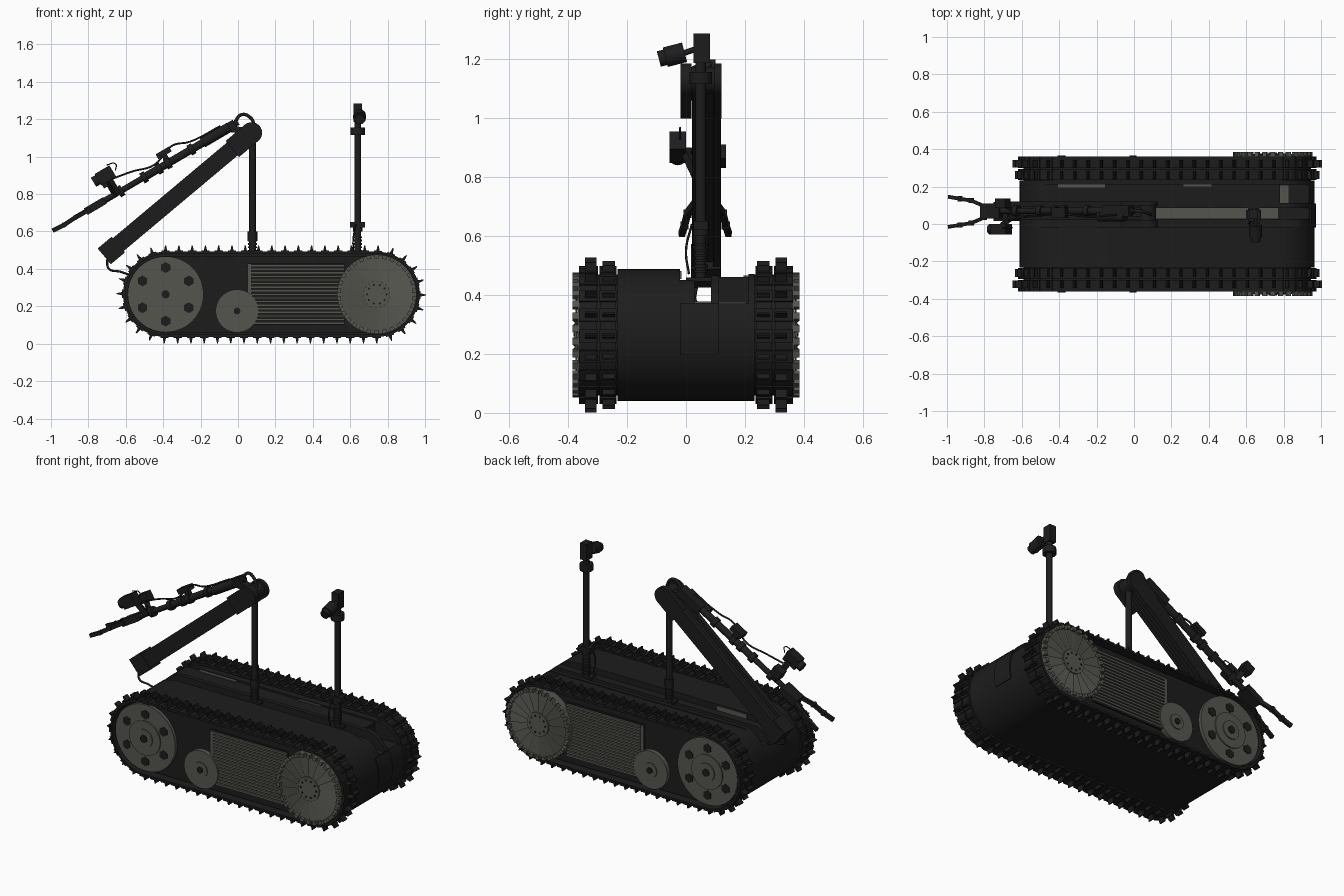
import bpy, bmesh, math
from mathutils import Vector, Matrix

cube = bpy.data.objects.get("Cube")
if cube:
    bpy.data.objects.remove(cube)


def material(name, rgb):
    m = bpy.data.materials.new(name)
    m.use_nodes = True
    m.diffuse_color = (*rgb, 1)
    m.node_tree.nodes["Principled BSDF"].inputs["Base Color"].default_value = (*rgb, 1)
    return m


BLACK = material("matte black", (0.012, 0.012, 0.012))
GREY = material("warm grey metal", (0.09, 0.09, 0.078))
XA, XB, ZC = -0.387, 0.742, 0.264      # wheel axles
PI = math.pi


def finish(name, bm, mat, smooth=False):
    bmesh.ops.recalc_face_normals(bm, faces=bm.faces)
    me = bpy.data.meshes.new(name)
    bm.to_mesh(me)
    bm.free()
    me.materials.append(mat)
    ob = bpy.data.objects.new(name, me)
    bpy.context.collection.objects.link(ob)
    if smooth:
        bpy.ops.object.select_all(action='DESELECT')
        ob.select_set(True)
        bpy.context.view_layer.objects.active = ob
        bpy.ops.object.shade_smooth_by_angle(angle=math.radians(35))


def add_box(bm, center, size, rot=None, taper=1.0):
    vs = bmesh.ops.create_cube(bm, size=1)["verts"]
    for v in vs:
        if v.co.z > 0:
            v.co.x *= taper
        v.co = Vector(a * b for a, b in zip(v.co, size))
        v.co = (rot @ v.co if rot else v.co) + Vector(center)


def box(name, center, size, mat=BLACK):
    bm = bmesh.new()
    add_box(bm, center, size)
    finish(name, bm, mat)


def beam(name, a, b, width, height):
    a, b = Vector(a), Vector(b)
    bm = bmesh.new()
    rot = (b - a).to_track_quat('X', 'Z').to_matrix()
    add_box(bm, (a + b) / 2, ((b - a).length, width, height), rot)
    finish(name, bm, BLACK)


def rod(name, a, b, r, mat=BLACK, n=20):
    a, b = Vector(a), Vector(b)
    bm = bmesh.new()
    m = Matrix.Translation((a + b) / 2) @ (b - a).to_track_quat('Z', 'Y').to_matrix().to_4x4()
    bmesh.ops.create_cone(bm, cap_ends=True, segments=n, radius1=r, radius2=r,
                          depth=(b - a).length, matrix=m)
    finish(name, bm, mat, True)


def disc(name, x, z, y0, y1, r, mat, n=40):
    rod(name, (x, y0, z), (x, y1, z), r, mat, n)


def prism(name, pts, y0, y1):
    bm = bmesh.new()
    rings = [[bm.verts.new((x, y, z)) for x, z in pts] for y in (y0, y1)]
    for ring in rings:
        bm.faces.new(ring)
    for i in range(len(pts)):
        j = (i + 1) % len(pts)
        bm.faces.new((rings[0][i], rings[0][j], rings[1][j], rings[1][i]))
    finish(name, bm, BLACK, True)


def cable(name, pts, r=0.005):
    cu = bpy.data.curves.new(name, 'CURVE')
    cu.dimensions, cu.bevel_depth, cu.bevel_resolution, cu.resolution_u = '3D', r, 2, 6
    sp = cu.splines.new('BEZIER')
    sp.bezier_points.add(len(pts) - 1)
    for bp, p in zip(sp.bezier_points, pts):
        bp.co, bp.handle_left_type, bp.handle_right_type = p, 'AUTO', 'AUTO'
    cu.use_fill_caps = True
    cu.materials.append(BLACK)
    ob = bpy.data.objects.new(name, cu)
    bpy.context.collection.objects.link(ob)
    bpy.ops.object.select_all(action='DESELECT')
    ob.select_set(True)
    bpy.context.view_layer.objects.active = ob
    bpy.ops.object.convert(target='MESH')


def stadium(r, n=24, top=9.0):
    pts = [(XB + r * math.sin(PI * i / n), ZC + r * math.cos(PI * i / n)) for i in range(n + 1)]
    pts += [(XA - r * math.sin(PI * i / n), ZC - r * math.cos(PI * i / n)) for i in range(n + 1)]
    return [(x, min(z, top)) for x, z in pts]


def track_point(s, r):
    """Position and outward angle at distance s around the belt."""
    L, arc = XB - XA, PI * r
    if s < L:
        return XA + s, ZC + r, 0
    if s < L + arc:
        a = (s - L) / r
        return XB + r * math.sin(a), ZC + r * math.cos(a), a
    if s < 2 * L + arc:
        return XB - (s - L - arc), ZC - r, PI
    a = PI + (s - 2 * L - arc) / r
    return XA + r * math.sin(a), ZC + r * math.cos(a), a


# Hull slices: front deck, ledge, open cable channel, rear deck with tail notch
prism("hull_front", stadium(0.224), -0.232, -0.02)
prism("hull_ledge", stadium(0.224, top=0.45), -0.02, 0.028)
prism("hull_channel", stadium(0.224, top=0.37), 0.028, 0.085)
prism("hull_rear_wall", stadium(0.224, top=0.465), 0.085, 0.112)
notched = [(x, min(z, 0.37) if x > 0.78 else z) for x, z in stadium(0.224, top=0.46)]
notched.insert(0, (0.78, 0.46))
notched.insert(1, (0.78, 0.37))
notched = [p for i, p in enumerate(notched) if i < 2 or p[0] > 0.78 or p[1] < 0.3 or p[0] < 0.5]
prism("hull_rear", notched, 0.112, 0.212)
prism("hull_rear_edge", stadium(0.224, top=0.47), 0.212, 0.232)
arc = [math.radians(a) for a in range(62, 108, 5)]
prism("tail_cover", [(XB + r * math.sin(a), ZC + r * math.cos(a))
                     for r, way in ((0.222, 1), (0.230, -1)) for a in arc[::way]], -0.02, 0.11)
box("channel_floor", (0.44, 0.057, 0.373), (0.66, 0.056, 0.008), GREY)
box("deck_inlay_left", (-0.28, 0.205, 0.462), (0.25, 0.022, 0.008), GREY)
box("deck_inlay_right", (0.34, 0.21, 0.462), (0.15, 0.02, 0.008), GREY)
box("wall_inlay", (-0.3, -0.018, 0.467), (0.2, 0.006, 0.028), GREY)
box("tail_inlay", (0.80, 0.15, 0.372), (0.05, 0.11, 0.008), GREY)
box("deck_bridge_post", (0.08, 0.05, 0.452), (0.06, 0.10, 0.015))
box("deck_bridge_mast", (0.64, 0.05, 0.452), (0.06, 0.10, 0.015))

# Both track sides
for s, side in ((-1, "front"), (1, "rear")):
    prism(f"{side}_side_panel", stadium(0.205), s * 0.22, s * 0.325)
    for k, (y0, y1, l0, l1, tip) in enumerate(((0.301, 0.36, 0.303, 0.343, 0.034),
                                               (0.237, 0.291, 0.24, 0.283, 0.022))):
        # belt loop
        bm = bmesh.new()
        loops = [[bm.verts.new((x, s * y, z)) for x, z in stadium(r)]
                 for r, y in ((0.216, y0), (0.228, y0), (0.228, y1), (0.216, y1))]
        n = len(loops[0])
        for a in range(4):
            for i in range(n):
                p, q, j = loops[a], loops[(a + 1) % 4], (i + 1) % n
                bm.faces.new((p[i], p[j], q[j], q[i]))
        finish(f"{side}_belt_{k}", bm, BLACK, True)
        # pads and pointed cleats
        bm = bmesh.new()
        total = 2 * (XB - XA) + 2 * PI * 0.228
        for i in range(52):
            x, z, a = track_point(total * i / 52, 0.228)
            rot = Matrix.Rotation(a, 3, 'Y')
            up = rot @ Vector((0, 0, 1))
            mid = Vector((x, 0, z))
            add_box(bm, mid + Vector((0, s * (y0 + y1) / 2, 0)), (0.044, y1 - y0 + 0.004, 0.01), rot)
            add_box(bm, mid + up * tip / 2 + Vector((0, s * (l0 + l1) / 2, 0)),
                    (0.02, l1 - l0, tip), rot, 0.25)
        finish(f"{side}_cleats_{k}", bm, BLACK)

    # ribbed cooling panel
    box(f"{side}_panel_plate", (0.31, s * 0.328, 0.265), (0.52, 0.012, 0.33))
    box(f"{side}_panel_edge", (0.06, s * 0.336, 0.265), (0.02, 0.012, 0.32), GREY)
    bm = bmesh.new()
    for i in range(17):
        add_box(bm, (0.32, s * 0.338, 0.11 + 0.0192 * i), (0.50, 0.016, 0.012))
    finish(f"{side}_panel_ribs", bm, GREY)

    # drive wheel with teeth and fan-like face
    disc(f"{side}_drive_wheel", XB, ZC, s * 0.32, s * 0.366, 0.212, GREY, 48)
    bm = bmesh.new()
    for i in range(30):
        a = 2 * PI * i / 30
        add_box(bm, (XB + 0.202 * math.sin(a), s * 0.373, ZC + 0.202 * math.cos(a)),
                (0.024, 0.024, 0.02), Matrix.Rotation(a, 3, 'Y'))
    finish(f"{side}_drive_teeth", bm, GREY)
    bm = bmesh.new()
    for i in range(18):
        vs = []
        for da, r, y in ((0, 0.07, 0.367), (0, 0.192, 0.367), (1, 0.192, 0.374), (1, 0.07, 0.374)):
            a = 2 * PI * (i + da) / 18
            vs.append(bm.verts.new((XB + r * math.sin(a), s * y, ZC + r * math.cos(a))))
        bm.faces.new(vs if s > 0 else vs[::-1])
    finish(f"{side}_drive_blades", bm, GREY)
    disc(f"{side}_drive_hub", XB, ZC, s * 0.36, s * 0.378, 0.072, GREY)
    for i in range(10):
        a = 2 * PI * i / 10
        x, z, r = XB + 0.052 * math.cos(a), ZC + 0.052 * math.sin(a), 0.006
        disc(f"{side}_drive_bolt_{i}", x, z, s * 0.37, s * 0.381, r, BLACK, 8)

    # idler wheel with six openings
    disc(f"{side}_idler_wheel", XA, ZC, s * 0.31, s * 0.345, 0.203, GREY, 48)
    disc(f"{side}_idler_ring", XA, ZC, s * 0.34, s * 0.352, 0.105, GREY)
    for i in range(6):
        a = PI / 6 + 2 * PI * i / 6
        disc(f"{side}_idler_opening_{i}", XA + 0.143 * math.cos(a), ZC + 0.143 * math.sin(a),
             s * 0.34, s * 0.349, 0.029, BLACK, 6)

    # small support wheel
    disc(f"{side}_support_wheel", -0.005, 0.175, s * 0.32, s * 0.352, 0.115, GREY)
    for part, x, z, r in (("idler", XA, ZC, 0.055), ("support", -0.005, 0.175, 0.045)):
        disc(f"{side}_{part}_hub", x, z, s * 0.34, s * 0.358, r, GREY, 24)
        disc(f"{side}_{part}_cap", x, z, s * 0.35, s * 0.366, r * 0.4, BLACK, 12)


# Support post and camera mast share a sprung base
def post(name, x, top, collar):
    rod(name, (x, 0.05, 0.45), (x, 0.05, top), 0.018)
    for i in range(6):
        z = 0.475 + 0.018 * i
        rod(f"{name}_spring_{i}", (x, 0.05, z), (x, 0.05, z + 0.009), 0.024, n=16)
    rod(f"{name}_collar", (x, 0.05, collar), (x, 0.05, collar + 0.05), 0.026, n=12)


post("support_post", 0.078, 1.12, 0.55)
post("camera_mast", 0.64, 1.20, 0.60)
box("mast_clamp", (0.64, 0.05, 0.635), (0.08, 0.05, 0.03))
rod("mast_top_collar", (0.64, 0.05, 1.115), (0.64, 0.05, 1.155), 0.038, n=12)
box("mast_head", (0.64, 0.053, 1.235), (0.045, 0.055, 0.10))
rod("mast_bracket", (0.65, 0.04, 1.235), (0.65, -0.02, 1.215), 0.01)
rod("mast_camera", (0.65, -0.005, 1.222), (0.65, -0.07, 1.205), 0.034, n=12)
rod("mast_lens", (0.65, -0.065, 1.206), (0.65, -0.092, 1.199), 0.027, n=12)
cable("mast_cable", [(0.63, 0.02, 0.64), (0.615, 0.0, 0.55), (0.62, 0.01, 0.47)], 0.004)

# Lower arm: twin rails, web and rounded elbow cheeks
SX, SZ, EX, EZ = -0.69, 0.488, 0.072, 1.127
for i, y in enumerate((0.035, 0.105)):
    beam(f"arm_rail_{i}", (SX, y, SZ), (EX, y, EZ), 0.028, 0.09)
beam("arm_web", (SX, 0.07, SZ), (EX, 0.07, EZ), 0.06, 0.05)
beam("arm_foot", (-0.715, 0.067, 0.467), (-0.64, 0.067, 0.53), 0.10, 0.11)
for i, (y0, y1) in enumerate(((-0.018, 0.018), (0.095, 0.12))):
    disc(f"elbow_cheek_{i}", EX, EZ, y0, y1, 0.057, BLACK)
    beam(f"elbow_plate_{i}", (-0.03, (y0 + y1) / 2, 1.041), (EX, (y0 + y1) / 2, EZ), y1 - y0, 0.112)
disc("elbow_pin", EX, EZ, -0.01, 0.11, 0.045, BLACK)
cable("arm_cable", [(-0.70, 0.04, 0.45), (-0.69, 0.03, 0.40), (-0.63, 0.03, 0.385), (-0.56, 0.04, 0.36)], 0.006)
cable("elbow_cable", [(-0.02, 0.07, 1.18), (0.02, 0.07, 1.225), (0.07, 0.06, 1.205), (0.09, 0.05, 1.16)], 0.009)


# Forearm with sleeves, clamps and cameras
def fore(t, y=0.07, lift=0.0):
    return (-0.79 * t - 0.5 * lift, y, 1.185 - 0.465 * t + 0.86 * lift)


rod("forearm_rod", fore(0), fore(1), 0.016)
rod("forearm_sleeve", fore(0.16), fore(0.62), 0.021)
beam("forearm_motor", fore(0.02), fore(0.2), 0.06, 0.05)
rod("forearm_motor_drum", fore(0.06, 0.04), fore(0.24, 0.04), 0.027)
beam("elbow_link", (-0.05, 0.065, 1.15), (0.06, 0.065, 1.135), 0.05, 0.035)
for i, t in enumerate((0.3, 0.46, 0.52, 0.62, 0.78)):
    rod(f"forearm_clamp_{i}", fore(t), fore(t + 0.03), 0.03, n=12)
beam("sensor_stalk", fore(0.47), fore(0.47, lift=0.06), 0.03, 0.03)
beam("sensor_box", fore(0.42, 0.06, 0.06), fore(0.51, 0.06, 0.06), 0.055, 0.03)
beam("arm_camera_stalk", fore(0.82, 0.04), fore(0.82, 0.0, 0.1), 0.03, 0.03)
beam("arm_camera", fore(0.775, -0.028, 0.115), fore(0.875, -0.028, 0.115), 0.055, 0.07)
rod("arm_camera_lens", fore(0.87, -0.028, 0.115), fore(0.905, -0.028, 0.115), 0.028, n=14)
beam("arm_lamp", fore(0.80, 0.11, 0.085), fore(0.87, 0.11, 0.085), 0.05, 0.055)
beam("lamp_bracket", fore(0.83, 0.08), fore(0.83, 0.10, 0.085), 0.02, 0.03)
cable("forearm_cable", [fore(0.1, 0.05, 0.03), fore(0.3, 0.04, 0.04), fore(0.4, 0.05, 0.07),
                        fore(0.55, 0.05, 0.03), fore(0.68, 0.04, 0.06), fore(0.8, 0.02, 0.08)])
cable("camera_whip", [fore(0.76, -0.02, 0.11), fore(0.74, -0.02, 0.14), fore(0.79, -0.02, 0.16)], 0.003)

# Gripper
beam("wrist", fore(0.9), fore(1.03), 0.08, 0.04)
for s, side in ((1, "rear"), (-1, "front")):
    path = [(-0.80, 0.03, 0.715), (-0.87, 0.06, 0.675), (-0.93, 0.07, 0.635), (-0.99, 0.08, 0.605)]
    pts = [(x, 0.065 + s * y, z) for x, y, z in path]
    for i in range(3):
        beam(f"{side}_finger_{i}", pts[i], pts[i + 1], 0.02, 0.022)
        disc(f"{side}_knuckle_{i}", pts[i][0], pts[i][2], pts[i][1] - 0.014, pts[i][1] + 0.014, 0.014, BLACK, 12)
